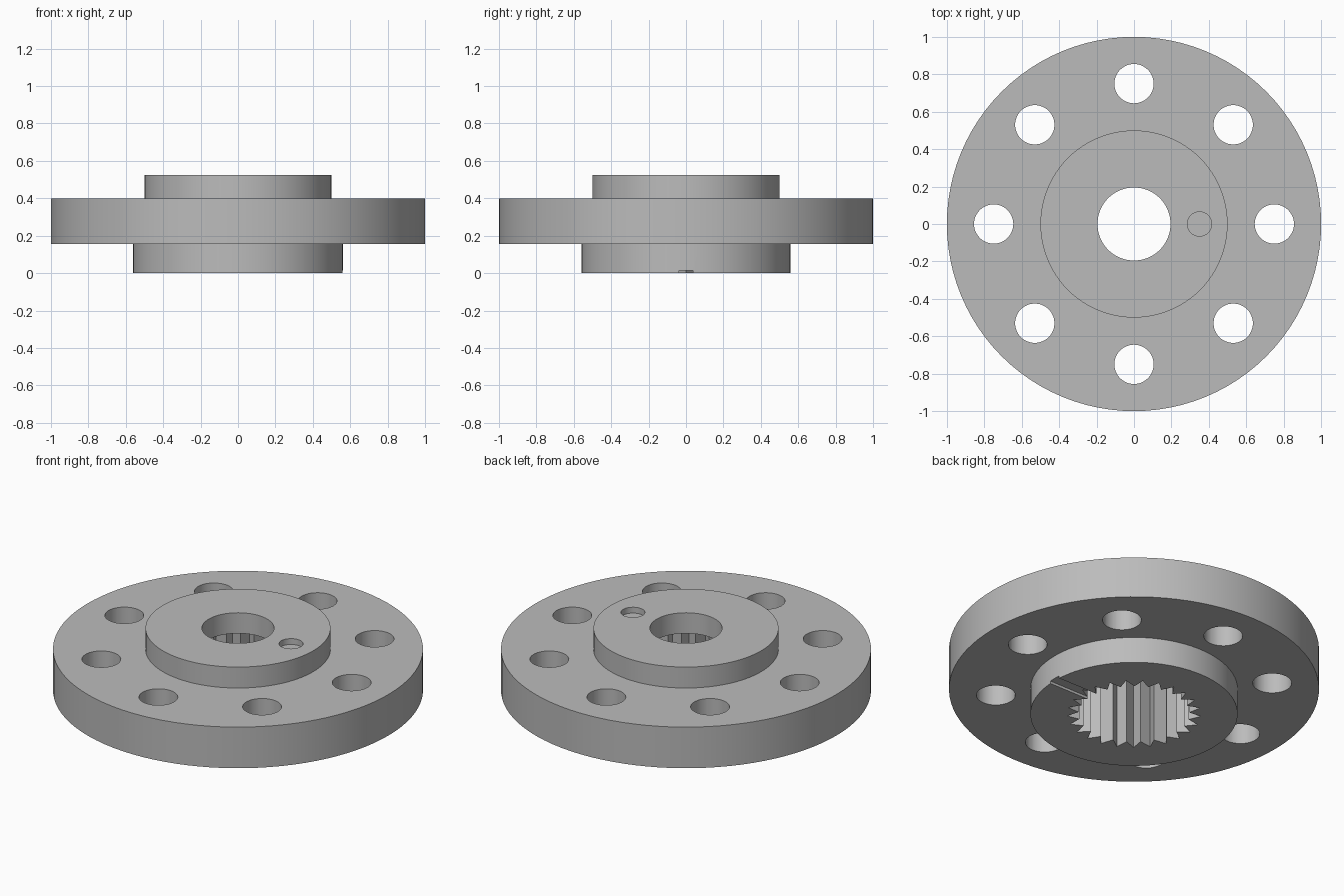
import bpy, bmesh
from math import cos, sin, pi, radians
from mathutils import Vector

cube = bpy.data.objects.get("Cube")
if cube:
    bpy.data.objects.remove(cube, do_unlink=True)

metal = bpy.data.materials.new("grey metal")
metal.use_nodes = True
grey = (0.5, 0.5, 0.5, 1)
metal.diffuse_color = grey
metal.node_tree.nodes["Principled BSDF"].inputs["Base Color"].default_value = grey


def finish(bm, name):
    bmesh.ops.recalc_face_normals(bm, faces=bm.faces)
    mesh = bpy.data.meshes.new(name)
    bm.to_mesh(mesh)
    bm.free()
    obj = bpy.data.objects.new(name, mesh)
    mesh.materials.append(metal)
    bpy.context.collection.objects.link(obj)
    return obj


def lathe(name, profile, segments):
    bm = bmesh.new()
    verts = [bm.verts.new((r, 0, z)) for r, z in profile]
    edges = [bm.edges.new((verts[i - 1], verts[i])) for i in range(len(verts))]
    bmesh.ops.spin(bm, geom=verts + edges, cent=(0, 0, 0), axis=(0, 0, 1),
                   angle=2 * pi, steps=segments, use_duplicate=False)
    bmesh.ops.remove_doubles(bm, verts=bm.verts, dist=0.0001)
    return finish(bm, name)


def prism(name, outline, bottom, top):
    bm = bmesh.new()
    base = bm.faces.new([bm.verts.new((x, y, bottom)) for x, y in outline])
    out = bmesh.ops.extrude_face_region(bm, geom=[base], use_keep_orig=True)
    moved = [v for v in out["geom"] if isinstance(v, bmesh.types.BMVert)]
    bmesh.ops.translate(bm, verts=moved, vec=Vector((0, 0, top - bottom)))
    return finish(bm, name)


def ring(radii, count, cx=0, cy=0):
    return [(cx + radii[i % len(radii)] * cos(2 * pi * i / count),
             cy + radii[i % len(radii)] * sin(2 * pi * i / count))
            for i in range(count)]


# Stepped flange with a round bore
flange = lathe("flange", [(0.195, 0), (0.56, 0), (0.56, 0.155), (1, 0.155),
                          (1, 0.4), (0.5, 0.4), (0.5, 0.525), (0.195, 0.525)], 96)

# Toothed socket in the underside
teeth = 25
cutters = [prism("socket_cutter", ring((0.363, 0.30), 2 * teeth), -0.1, 0.402)]

# Ring of bolt holes
for i in range(8):
    a = i * pi / 4
    cutters.append(prism("bolt_hole_cutter",
                         ring((0.105,), 48, 0.75 * cos(a), 0.75 * sin(a)), 0.05, 0.6))

# Shallow index dimple on top and index groove underneath
cutters.append(prism("dimple_cutter", ring((0.065,), 40, 0.35, 0), 0.49, 0.6))
groove = [(0.25, -0.037), (0.7, -0.037), (0.7, 0.037), (0.25, 0.037)]
cutters.append(prism("groove_cutter", groove, -0.1, 0.015))

# Cut everything out of the flange
bpy.ops.object.select_all(action="DESELECT")
bpy.context.view_layer.objects.active = flange
flange.select_set(True)
for cutter in cutters:
    mod = flange.modifiers.new("cut", "BOOLEAN")
    mod.operation = "DIFFERENCE"
    mod.solver = "EXACT"
    mod.object = cutter
    bpy.ops.object.modifier_apply(modifier=mod.name)
for cutter in cutters:
    bpy.data.objects.remove(cutter, do_unlink=True)

bpy.ops.object.shade_smooth_by_angle(angle=radians(25))
